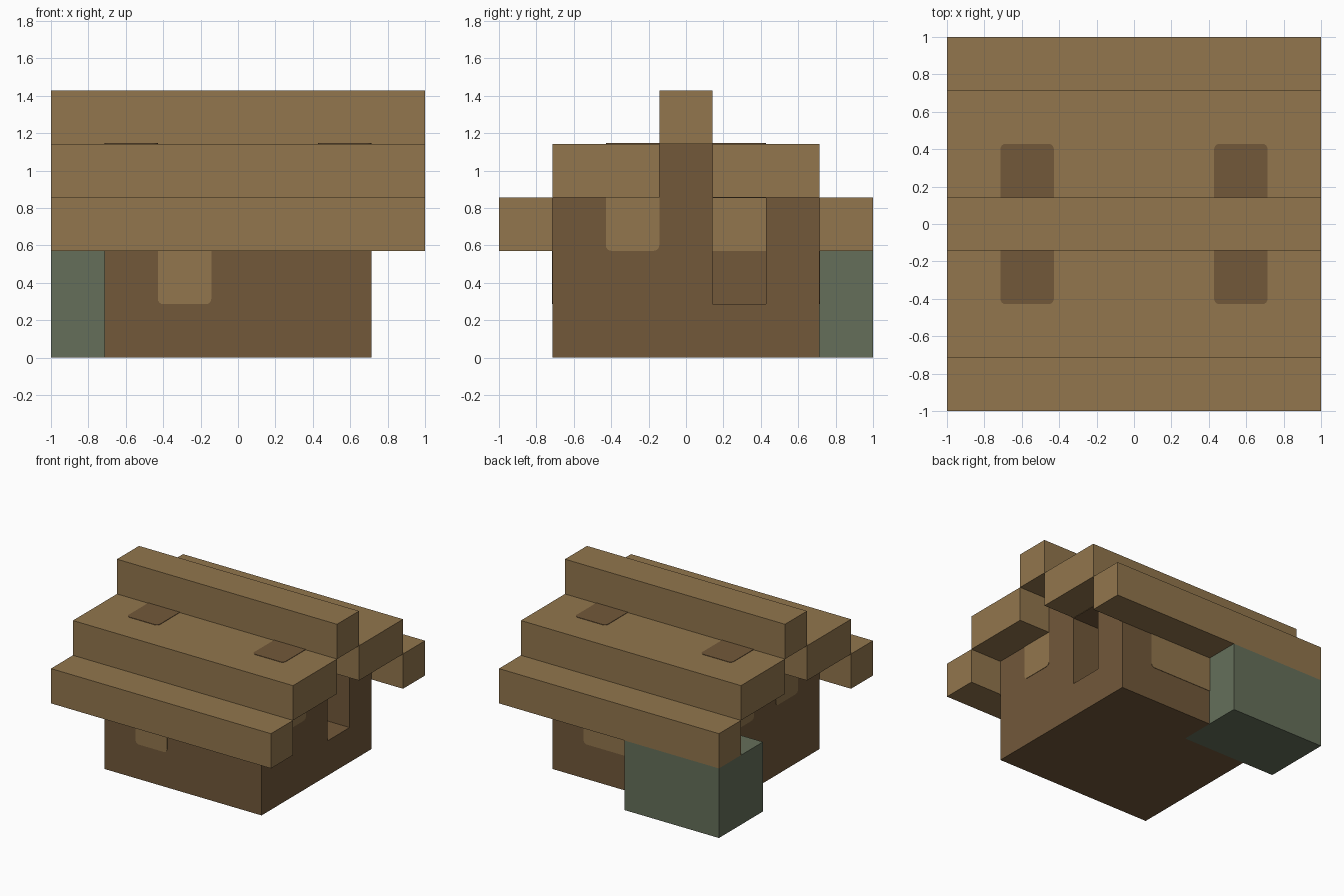
import bpy, bmesh
from mathutils import Vector

if "Cube" in bpy.data.objects:
    bpy.data.objects.remove(bpy.data.objects["Cube"])

U = 2 / 7      # one building block
T = 0.012      # half thickness of a patch, in blocks


def material(name, rgb):
    m = bpy.data.materials.new(name)
    m.use_nodes = True
    m.diffuse_color = (*rgb, 1)
    m.node_tree.nodes["Principled BSDF"].inputs["Base Color"].default_value = (*rgb, 1)
    return m


plank = material("light_plank", (0.287, 0.181, 0.074))
timber = material("dark_timber", (0.168, 0.098, 0.042))
stone = material("green_stone", (0.130, 0.159, 0.102))


def finish(name, bm, mat):
    bmesh.ops.recalc_face_normals(bm, faces=bm.faces)
    bmesh.ops.scale(bm, vec=(U, U, U), verts=bm.verts)
    mesh = bpy.data.meshes.new(name)
    bm.to_mesh(mesh)
    bm.free()
    mesh.materials.append(mat)
    obj = bpy.data.objects.new(name, mesh)
    bpy.context.collection.objects.link(obj)
    return obj


def box(name, lo, hi, mat, rounded=None, thin=0):
    """Box between two corners; edges along axis thin that pass the rule are rounded."""
    lo, hi = Vector(lo), Vector(hi)
    bm = bmesh.new()
    bmesh.ops.create_cube(bm, size=1)
    for v in bm.verts:
        v.co = (lo + hi) / 2 + v.co * (hi - lo)
    if rounded:
        edges = [e for e in bm.edges
                 if abs(e.verts[0].co[thin] - e.verts[1].co[thin]) > T
                 and (e.verts[0].co - e.verts[1].co).length < 3 * T
                 and rounded((e.verts[0].co + e.verts[1].co) / 2)]
        bmesh.ops.bevel(bm, geom=edges, offset=0.1, segments=4,
                        profile=0.5, affect='EDGES')
    return finish(name, bm, mat)


# House body: stepped gable profile pushed along x
profile = [(-2.5, 0), (2.5, 0), (2.5, 3), (0.5, 3), (0.5, 4),
           (-0.5, 4), (-0.5, 3), (-2.5, 3)]
bm = bmesh.new()
end = bm.faces.new([bm.verts.new((-2.5, y, z)) for y, z in profile])
side = bmesh.ops.extrude_face_region(bm, geom=[end])["geom"]
bmesh.ops.translate(bm, vec=(5, 0, 0),
                    verts=[g for g in side if isinstance(g, bmesh.types.BMVert)])
house = finish("house_body", bm, timber)

# Doorway and the corner taken by the stone block
cutters = [box("doorway_cutter", (1.5, 0.5, 1), (4, 1.5, 3.5), timber),
           box("corner_cutter", (-4, 1.5, -1), (-0.5, 4, 2), timber)]
bpy.context.view_layer.objects.active = house
for cutter in cutters:
    cutter.hide_render = True
    mod = house.modifiers.new("cut", 'BOOLEAN')
    mod.operation = 'DIFFERENCE'
    mod.solver = 'EXACT'
    mod.object = cutter
    bpy.ops.object.modifier_apply(modifier=mod.name)
    bpy.data.objects.remove(cutter)

box("stone_block", (-3.5, 1.5, 0), (-0.5, 3.5, 2), stone)

# Stepped roof
box("roof_ridge", (-3.5, -0.5, 4), (3.5, 0.5, 5), plank)
for s, label in ((-1, "front"), (1, "back")):
    for part, near, far, z in (("roof_slab", 0.5, 2.5, 3), ("roof_eave", 2.5, 3.5, 2)):
        y0, y1 = sorted((s * near, s * far))
        box(f"{label}_{part}", (-3.5, y0, z), (3.5, y1, z + 1), plank)

    # Dark patches on the slab, rounded on the outer side
    y0, y1 = sorted((s * 0.5, s * 1.5))
    for x, hand in ((-2.5, "right"), (1.5, "left")):
        box(f"{label}_{hand}_roof_patch", (x, y0, 4 - T), (x + 1, y1, 4 + T), timber,
            lambda p: abs(p.y) > 1, 2)

    # Light beam ends on the gables, rounded at the bottom
    for x, hand in ((-2.5, "right"), (2.5, "left")):
        if (s, hand) == (1, "left"):
            continue
        box(f"{label}_{hand}_beam_end", (x - T, y0, 2), (x + T, y1, 3), plank,
            lambda p: p.z < 2.5, 0)

# Inside the doorway
box("doorway_beam", (1.5 - T, 0.5, 2), (1.5 + T, 1.5, 3), plank)
box("doorway_ceiling", (1.5, 0.5, 3 - T), (2.5, 1.5, 3 + T), timber)

# Wall panels under the eaves
box("front_panel", (-1.5, -2.5 - T, 1), (-0.5, -2.5 + T, 2), plank,
    lambda p: p.z < 1.5, 1)
box("back_panel", (-0.5, 2.5 - T, 1), (1.5, 2.5 + T, 2), plank,
    lambda p: p.z < 1.5 and p.x > 0, 1)
